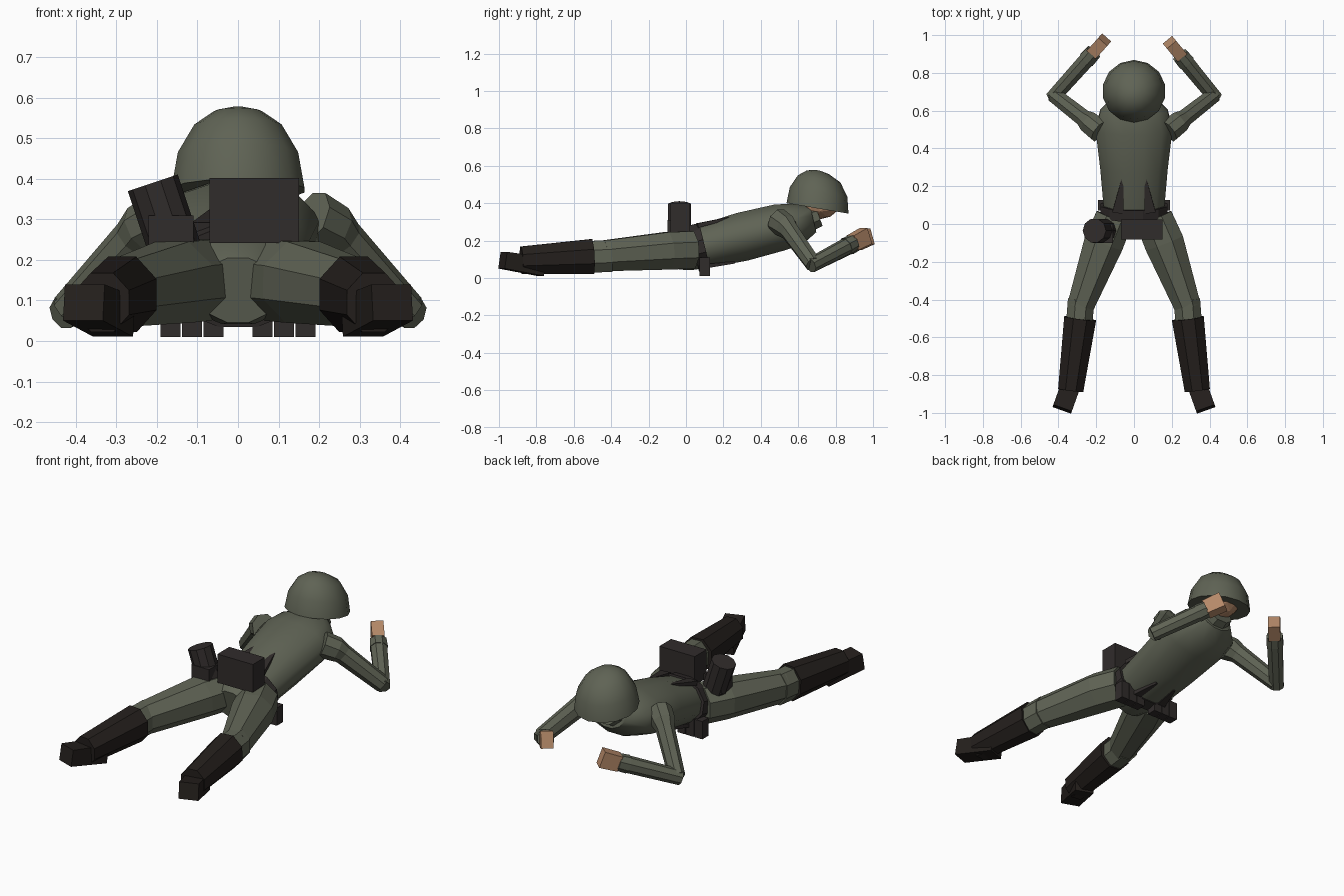
import bpy, bmesh, math
from mathutils import Vector

cube = bpy.data.objects.get("Cube")
if cube:
    bpy.data.objects.remove(cube, do_unlink=True)


def material(name, rgb):
    m = bpy.data.materials.new(name)
    m.use_nodes = True
    m.diffuse_color = (*rgb, 1)
    bsdf = m.node_tree.nodes["Principled BSDF"]
    bsdf.inputs["Base Color"].default_value = (*rgb, 1)
    bsdf.inputs["Roughness"].default_value = 0.9
    return m


CLOTH = material("cloth", (0.115, 0.125, 0.09))
GEAR = material("gear", (0.03, 0.025, 0.024))
BOOT = material("boot_leather", (0.018, 0.014, 0.012))
SKIN = material("skin", (0.46, 0.25, 0.14))


def finish(name, bm, mat, smooth):
    bmesh.ops.recalc_face_normals(bm, faces=bm.faces)
    mesh = bpy.data.meshes.new(name)
    bm.to_mesh(mesh)
    bm.free()
    mesh.materials.append(mat)
    ob = bpy.data.objects.new(name, mesh)
    bpy.context.collection.objects.link(ob)
    if smooth:
        bpy.ops.object.select_all(action='DESELECT')
        ob.select_set(True)
        bpy.context.view_layer.objects.active = ob
        bpy.ops.object.shade_smooth_by_angle(angle=math.radians(smooth))
    return ob


def loft(name, rings, mat, sides=8, axis=None, smooth=0):
    """Capped tube through rings of (x, y, z, half width, half height)."""
    bm = bmesh.new()
    pts = [Vector(r[:3]) for r in rings]
    loops = []
    for i, r in enumerate(rings):
        t = Vector(axis) if axis else pts[min(i + 1, len(pts) - 1)] - pts[max(i - 1, 0)]
        t.normalize()
        side = t.cross(Vector((0, 0, 1))).normalized()
        up = side.cross(t)
        grow = 1 / math.cos(math.pi / sides)
        if sides > 8:
            grow = 1
        loop = []
        for k in range(sides):
            a = 2 * math.pi * (k + 0.5) / sides
            loop.append(bm.verts.new(pts[i] + grow * (side * r[3] * math.cos(a) + up * r[4] * math.sin(a))))
        loops.append(loop)
    for a, b in zip(loops, loops[1:]):
        for k in range(sides):
            j = (k + 1) % sides
            bm.faces.new((a[k], a[j], b[j], b[k]))
    bm.faces.new(loops[0])
    bm.faces.new(loops[-1])
    return finish(name, bm, mat, smooth)


def box(name, center, size, mat):
    bm = bmesh.new()
    bmesh.ops.create_cube(bm, size=1)
    for v in bm.verts:
        v.co = Vector(center) + Vector(a * b for a, b in zip(v.co, size))
    return finish(name, bm, mat, 0)


# Torso and belt
loft("torso", [(0, -0.06, 0.125, 0.10, 0.085), (0, 0.0, 0.145, 0.15, 0.11),
               (0, 0.08, 0.165, 0.165, 0.12), (0, 0.3, 0.22, 0.185, 0.135),
               (0, 0.5, 0.27, 0.21, 0.13), (0, 0.6, 0.29, 0.185, 0.115),
               (0, 0.68, 0.315, 0.10, 0.075)], CLOTH, 12, (0, 1, 0.24), 50)
loft("belt", [(0, 0.04, 0.157, 0.183, 0.13), (0, 0.1, 0.172, 0.183, 0.13)], GEAR, 12, (0, 1, 0.24))

# Collar, head and helmet
loft("collar", [(0, 0.64, 0.31, 0.085, 0.07), (0, 0.71, 0.335, 0.075, 0.06)], CLOTH, 8)
bm = bmesh.new()
bmesh.ops.create_icosphere(bm, subdivisions=2, radius=1)
for v in bm.verts:
    v.co = Vector((0.1 * v.co.x, 0.72 + 0.105 * v.co.y, 0.40 + 0.085 * v.co.z))
finish("head", bm, SKIN, 0)
loft("helmet", [(0, 0.703, 0.372, 0.168, 0.168), (0, 0.709, 0.46, 0.152, 0.156),
                (0, 0.712, 0.53, 0.11, 0.115), (0, 0.705, 0.565, 0.06, 0.06),
                (0, 0.702, 0.576, 0.015, 0.015)], CLOTH, 14, (0, 0.165, 0.98), 50)

for s, tag in ((1, "left"), (-1, "right")):
    # Legs, with toes pointing back
    loft(f"{tag}_thigh", [(s * 0.105, 0.03, 0.15, 0.10, 0.10), (s * 0.16, -0.1, 0.145, 0.105, 0.10),
                          (s * 0.285, -0.44, 0.118, 0.07, 0.082)], CLOTH)
    loft(f"{tag}_knee", [(s * 0.28, -0.4, 0.118, 0.07, 0.085), (s * 0.29, -0.53, 0.112, 0.07, 0.085)], CLOTH)
    loft(f"{tag}_boot_shaft", [(s * 0.285, -0.5, 0.115, 0.085, 0.093),
                               (s * 0.335, -0.88, 0.095, 0.067, 0.073)], BOOT)
    loft(f"{tag}_boot_foot", [(s * 0.305, -0.77, 0.06, 0.052, 0.05),
                              (s * 0.38, -0.98, 0.095, 0.052, 0.045)], BOOT, 4)

    # Arms bent at the elbow, the right hand reaching a little further
    wrist = Vector((0.235, 0.905, 0.195)) if s > 0 else Vector((-0.205, 0.92, 0.195))
    elbow = Vector((s * 0.42, 0.68, 0.075))
    aim = (wrist - elbow).normalized()
    loft(f"{tag}_upper_arm", [(s * 0.18, 0.49, 0.305, 0.06, 0.065), (s * 0.235, 0.535, 0.275, 0.058, 0.06),
                              (s * 0.26, 0.555, 0.25, 0.045, 0.05), (*elbow, 0.04, 0.042)], CLOTH)
    loft(f"{tag}_forearm", [(*(elbow - aim * 0.02), 0.038, 0.038), (*(wrist - aim * 0.05), 0.042, 0.042)], CLOTH)
    loft(f"{tag}_cuff", [(*(wrist - aim * 0.07), 0.045, 0.045), (*(wrist - aim * 0.015), 0.042, 0.042)], CLOTH)
    loft(f"{tag}_hand", [(*(wrist - aim * 0.02), 0.032, 0.042), (*(wrist + aim * 0.08), 0.032, 0.045)], SKIN, 4)

    # Harness straps and belt pouches
    loft(f"{tag}_back_strap", [(s * 0.085, 0.06, 0.28, 0.03, 0.012), (s * 0.06, 0.24, 0.322, 0.006, 0.006)], GEAR, 4)
    loft(f"{tag}_belly_strap", [(s * 0.09, 0.08, 0.06, 0.03, 0.012), (s * 0.06, 0.26, 0.083, 0.006, 0.006)], GEAR, 4)
    for i in range(3):
        box(f"{tag}_pouch_{i + 1}", (s * (0.06 + 0.053 * i), 0.1, 0.06), (0.049, 0.055, 0.1), GEAR)

# Gear behind the hips
box("field_pack", (0.04, -0.03, 0.322), (0.22, 0.105, 0.16), GEAR)
box("side_pouch", (-0.165, -0.05, 0.265), (0.11, 0.1, 0.09), GEAR)
loft("canister", [(-0.155, -0.035, 0.225, 0.065, 0.065), (-0.21, -0.035, 0.39, 0.065, 0.065)], GEAR, 10)
